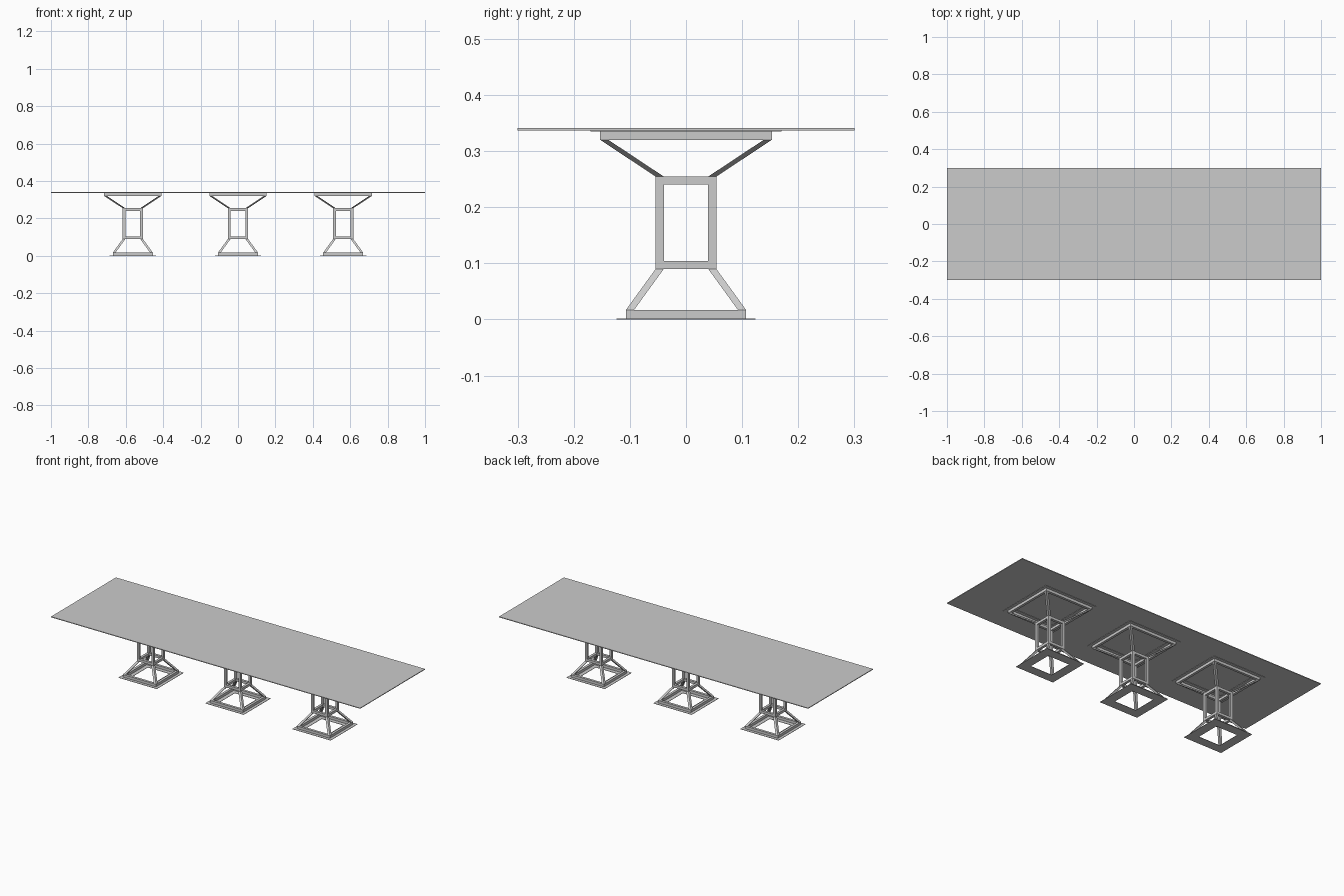
import bpy, bmesh

if "Cube" in bpy.data.objects:
    bpy.data.objects.remove(bpy.data.objects["Cube"])

BAR = 0.0145               # thickness of the square tubing
CENTRES = (-0.5625, 0.0, 0.5625)


def mesh_from(bm, name):
    bmesh.ops.recalc_face_normals(bm, faces=bm.faces)
    mesh = bpy.data.meshes.new(name)
    bm.to_mesh(mesh)
    bm.free()
    return mesh


def square_ring(name, outer, inner, z0, z1):
    """Mitred square frame with a rectangular section."""
    bm = bmesh.new()
    section = ((outer, z0), (outer, z1), (inner, z1), (inner, z0))
    corners = ((1, 1), (-1, 1), (-1, -1), (1, -1))
    loops = [[bm.verts.new((sx * r, sy * r, z)) for r, z in section] for sx, sy in corners]
    for i in range(4):
        a, b = loops[i], loops[(i + 1) % 4]
        for j in range(4):
            k = (j + 1) % 4
            bm.faces.new((a[j], b[j], b[k], a[k]))
    return mesh_from(bm, name)


def corner_bars(name, r0, z0, r1, z1):
    """Four corner bars whose outer edge runs from r0 at z0 to r1 at z1."""
    bm = bmesh.new()
    for sx in (-1, 1):
        for sy in (-1, 1):
            for v in bmesh.ops.create_cube(bm, size=1)["verts"]:
                r, z = (r1, z1) if v.co.z > 0 else (r0, z0)
                mid = r - BAR / 2
                v.co = (sx * mid + v.co.x * BAR, sy * mid + v.co.y * BAR, z)
    return mesh_from(bm, name)


# Pedestal parts, from the floor up
parts = [
    square_ring("floor_flange", 0.124, 0.07, 0.0, 0.002),
    square_ring("base_frame", 0.107, 0.107 - BAR, 0.002, 0.017),
    corner_bars("splayed_legs", 0.107, 0.017, 0.054, 0.090),
    square_ring("cage_lower_frame", 0.054, 0.054 - BAR, 0.090, 0.1045),
    corner_bars("cage_posts", 0.054, 0.1045, 0.054, 0.240),
    square_ring("cage_upper_frame", 0.054, 0.054 - BAR, 0.240, 0.2545),
    corner_bars("top_braces", 0.054, 0.2545, 0.153, 0.320),
    square_ring("support_frame", 0.153, 0.153 - BAR, 0.320, 0.335),
    square_ring("support_flange", 0.170, 0.12, 0.335, 0.337),
]

# Three identical pedestals sharing their meshes
for n, x in enumerate(CENTRES, 1):
    for mesh in parts:
        obj = bpy.data.objects.new(f"{mesh.name}_{n}", mesh)
        obj.location.x = x
        bpy.context.collection.objects.link(obj)

# Table top
bpy.ops.mesh.primitive_cube_add(size=1, location=(0, 0, 0.339))
top = bpy.context.object
top.name = "table_top"
top.scale = (2.0, 0.6, 0.004)
